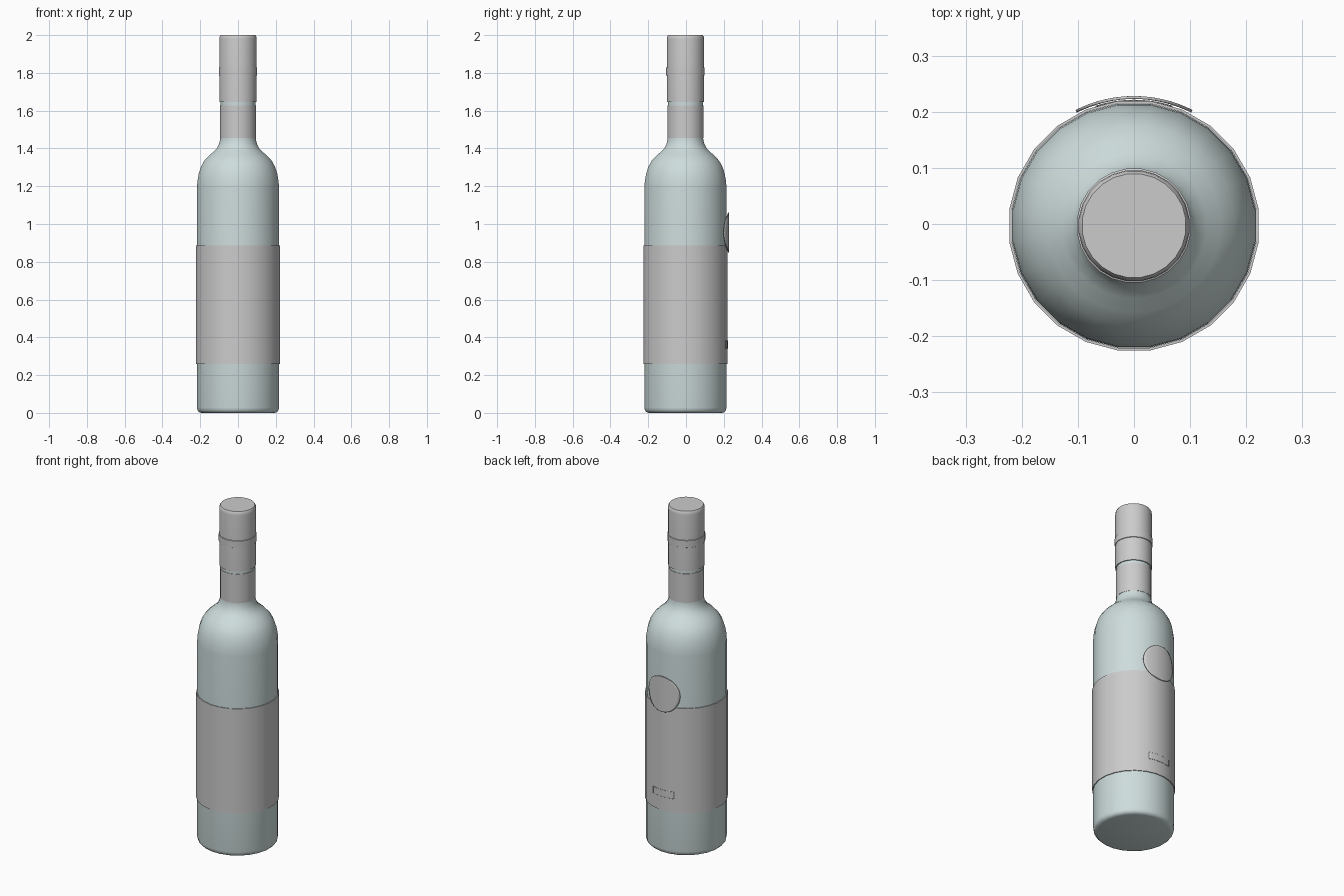
import bpy, bmesh
from math import pi, sin, cos, radians, sqrt

if "Cube" in bpy.data.objects:
    bpy.data.objects.remove(bpy.data.objects["Cube"])

SIDES = 24
CY = -0.003  # bottle axis; the back seal balances the depth


def finish(name, bm, mat=None):
    bmesh.ops.recalc_face_normals(bm, faces=bm.faces)
    me = bpy.data.meshes.new(name)
    bm.to_mesh(me)
    bm.free()
    ob = bpy.data.objects.new(name, me)
    bpy.context.collection.objects.link(ob)
    ob.location.y = CY
    if mat:
        me.materials.append(mat)
    bpy.ops.object.select_all(action='DESELECT')
    ob.select_set(True)
    bpy.context.view_layer.objects.active = ob
    bpy.ops.object.shade_smooth_by_angle(angle=radians(32))
    return ob


def lathe(name, profile, caps=True, mat=None):
    """Turn (radius, z) points about the axis, with a flat side facing front."""
    bm = bmesh.new()
    rings = []
    for r, z in profile:
        rings.append([bm.verts.new((r * cos(2 * pi * (i + .5) / SIDES),
                                    r * sin(2 * pi * (i + .5) / SIDES), z))
                      for i in range(SIDES)])
    for a, b in zip(rings, rings[1:]):
        for i in range(SIDES):
            j = (i + 1) % SIDES
            bm.faces.new((a[i], a[j], b[j], b[i]))
    if caps:
        bm.faces.new(rings[0])
        bm.faces.new(rings[-1])
    return finish(name, bm, mat)


def wrapped(name, outline, z, radius, depth):
    """Thin plate wrapped round the back; outline(v) gives half width, height."""
    bm = bmesh.new()
    rows, cols = 16, 12
    grid = []
    for k in range(rows + 1):
        half, h = outline(k / rows)
        line = []
        for c in range(cols + 1):
            a = half * (2 * c / cols - 1) / radius
            line.append(bm.verts.new((radius * sin(a), radius * cos(a), z + h)))
        grid.append(line)
    for a, b in zip(grid, grid[1:]):
        for c in range(cols):
            bm.faces.new((a[c], a[c + 1], b[c + 1], b[c]))
    bmesh.ops.remove_doubles(bm, verts=bm.verts, dist=1e-5)
    ob = finish(name, bm)
    mod = ob.modifiers.new("thickness", 'SOLIDIFY')
    mod.thickness = depth
    mod.offset = 0
    return ob


glass = bpy.data.materials.new("pale_glass")
glass.diffuse_color = (0.62, 0.72, 0.72, 1)
glass.use_nodes = True
glass.node_tree.nodes["Principled BSDF"].inputs["Base Color"].default_value = glass.diffuse_color

# Glass body with rounded base, shoulder and neck
lathe("bottle", [
    (.195, 0), (.208, .004), (.216, .013), (.219, .028), (.219, .6),
    (.219, 1.19), (.217, 1.225), (.210, 1.265), (.198, 1.303), (.180, 1.335),
    (.155, 1.362), (.130, 1.383), (.112, 1.402), (.101, 1.424), (.095, 1.45),
    (.094, 1.5), (.094, 1.96)], mat=glass)

# Paper label round the body
lathe("body_label", [(.2195, .26), (.2242, .26), (.2242, .885), (.2195, .885)],
      caps=False)

# Neck label
lathe("neck_label", [(.094, 1.455), (.0965, 1.455), (.0965, 1.628), (.094, 1.628)],
      caps=False)

# Foil cap, with a slim band part way up
lathe("cap", [(.094, 1.645), (.0995, 1.645), (.0995, 1.98), (.098, 1.992),
              (.093, 2.0)])
lathe("cap_band", [(.099, 1.785), (.1025, 1.787), (.1025, 1.828), (.099, 1.83)],
      caps=False)


# Round seal and small strip on the back
def disc(v):
    t = -cos(pi * v)
    return .107 * sqrt(max(0, 1 - t * t)), .105 * t


wrapped("back_seal", disc, .955, .2285, .005)
wrapped("back_strip", lambda v: (.07, .04 * (v - .5)), .362, .2235, .002)
